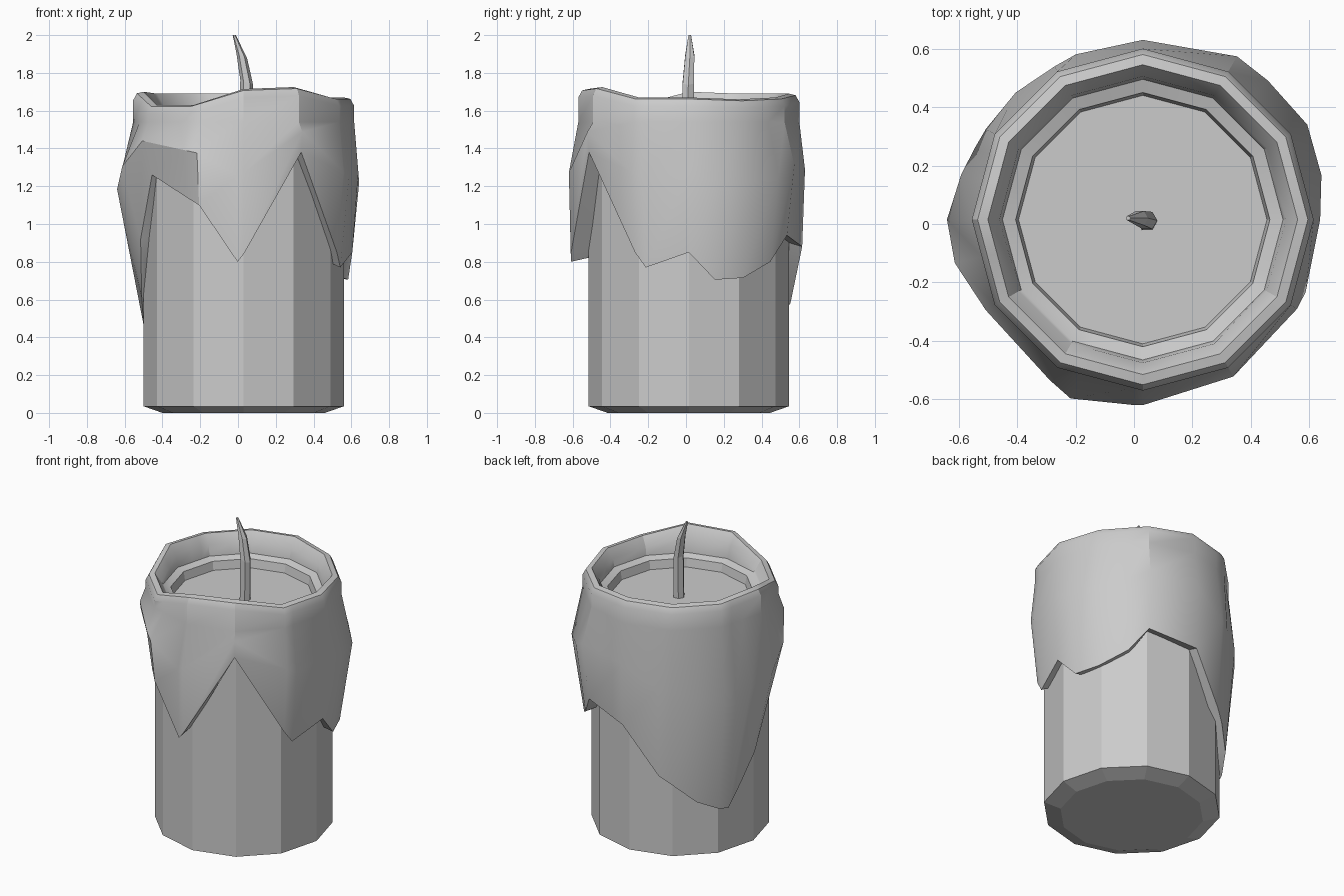
import bpy, bmesh, math

if "Cube" in bpy.data.objects:
    bpy.data.objects.remove(bpy.data.objects["Cube"])

CX, CY, SIDES = 0.03, 0.015, 12


def facet(angle, r):
    """Point radius on a 12-sided outline at an angle in degrees."""
    return r * math.cos(math.radians(15)) / math.cos(math.radians(angle % 30 - 15))


def lathe(name, rings, smooth=None):
    """Bridge a list of closed point rings and cap both ends."""
    bm = bmesh.new()
    loops = [[bm.verts.new(p) for p in ring] for ring in rings]
    n = len(loops[0])
    for a, b in zip(loops, loops[1:]):
        for i in range(n):
            j = (i + 1) % n
            bm.faces.new((a[i], a[j], b[j], b[i]))
    bm.faces.new(loops[0][::-1])
    bm.faces.new(loops[-1])
    bmesh.ops.recalc_face_normals(bm, faces=bm.faces)
    me = bpy.data.meshes.new(name)
    bm.to_mesh(me)
    bm.free()
    ob = bpy.data.objects.new(name, me)
    bpy.context.collection.objects.link(ob)
    if smooth:
        bpy.ops.object.select_all(action='DESELECT')
        bpy.context.view_layer.objects.active = ob
        ob.select_set(True)
        bpy.ops.object.shade_smooth_by_angle(angle=math.radians(smooth))
    return ob


def polar(angle, r, z):
    t = math.radians(angle)
    return (CX + r * math.cos(t), CY + r * math.sin(t), z)


# Candle body with a bevelled foot
lathe("candle_body", [[polar(i * 30, r, z) for i in range(SIDES)]
                      for r, z in ((0.43, 0), (0.53, 0.035), (0.53, 1.45))])

# Melted wax: angle, drip end height, drip end radius, bulge radius
drips = [(0, .85, .575, .607), (14, .705, .57, .63), (30, .715, .575, .65),
         (48, .80, .58, .64), (60, .94, .60, .645), (90, .88, .60, .615),
         (112, .58, .58, .61), (120, .52, .57, .605), (135, .40, .56, .615),
         (150, .33, .545, .62), (157, .32, .54, .625), (166, .46, .545, .64),
         (180, .62, .54, .67), (193, .92, .56, .66), (210, 1.26, .56, .62),
         (240, 1.14, .60, .635), (248, 1.10, .63, .66), (267, .80, .625, .635),
         (270, .84, .625, .635), (300, 1.38, .61, .62), (330, .85, .57, .61),
         (336, .77, .56, .61)]
rim = [1.67, 1.66, 1.67, 1.69, 1.69, 1.69, 1.70, 1.63, 1.63, 1.715, 1.725, 1.67]


def rim_z(angle):
    i, f = int(angle // 30), angle % 30 / 30
    return rim[i % 12] * (1 - f) + rim[(i + 1) % 12] * f


# Underside, drip edge, bulge and shoulder
rings = [[polar(a, facet(a, 0.50), z + 0.03) for a, z, r, b in drips],
         [polar(a, r, z) for a, z, r, b in drips],
         [polar(a, b, z + 0.6 * (1.56 - z)) for a, z, r, b in drips],
         [polar(a, facet(a, 0.585), 1.54) for a, z, r, b in drips]]
# Wavy rim
for r, dz in ((.585, -.045), (.565, -.008), (.53, 0), (.49, -.06)):
    rings.append([polar(d[0], facet(d[0], r), rim_z(d[0]) + dz) for d in drips])
# Melt pool
for r, z in ((.48, 1.56), (.435, 1.545), (.425, 1.49)):
    rings.append([polar(d[0], facet(d[0], r), z) for d in drips])
lathe("melted_wax", rings, smooth=29)

# Bent wick
wick = [(.045, .01, 1.47, .036), (.046, .012, 1.75, .034),
        (.02, .02, 1.89, .028), (-.02, .02, 2.0, .008)]
lathe("wick", [[(x + r * math.cos(k * math.pi / 3), y + r * math.sin(k * math.pi / 3),
                 z - (r * 0.4 * math.cos(k * math.pi / 3) if 1.5 < z < 1.95 else 0))
                for k in range(6)] for x, y, z, r in wick])
